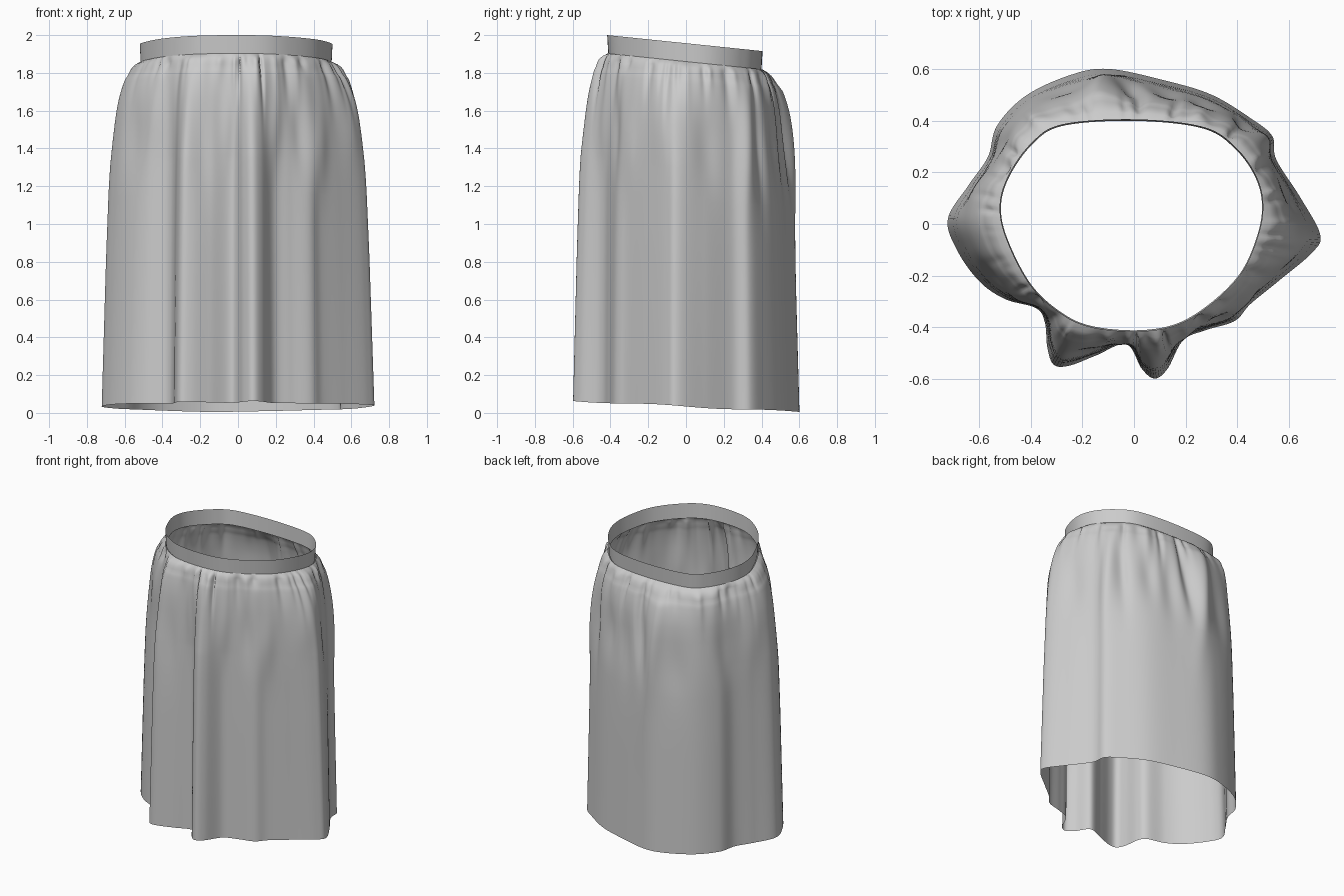
import bpy, math, random
from mathutils import Vector

if "Cube" in bpy.data.objects:
    bpy.data.objects.remove(bpy.data.objects["Cube"])

random.seed(4)
N = 360

# Plan outlines, counter-clockwise from the right side
HEM = [(.72, -.04), (.645, .10), (.55, .25), (.535, .34), (.45, .41), (.30, .50), (.12, .555),
       (-.10, .60), (-.25, .575), (-.42, .495), (-.53, .38), (-.565, .26), (-.64, .15),
       (-.72, .02), (-.685, -.10), (-.60, -.22), (-.50, -.29), (-.38, -.325), (-.345, -.38), (-.335, -.48),
       (-.31, -.545), (-.25, -.548), (-.15, -.51), (-.03, -.465), (.03, -.56), (.08, -.598), (.13, -.56),
       (.19, -.45), (.28, -.41), (.39, -.375), (.45, -.31), (.56, -.22), (.69, -.11)]
WAIST = [(.50, .05), (.48, .17), (.40, .29), (.27, .375), (0, .405), (-.28, .385), (-.40, .31),
         (-.49, .18), (-.52, .06), (-.49, -.07), (-.40, -.24), (-.28, -.35), (-.16, -.402),
         (.02, -.417), (.17, -.39), (.30, -.31), (.41, -.20), (.47, -.08)]
# Share of the way from waist to hem outline, by height
FLARE = [(0, 1), (.43, .89), (.64, .82), (.75, .75), (.86, .65), (.91, .56), (.95, .44), (.985, .28), (1, 0)]
# Drape folds: plan angle, half width (degrees), middle height, half height, depth
FOLDS = [(103, 6, .82, .25, .03), (91, 5, .82, .16, -.035), (118, 8, .72, .12, -.015),
         (76, 7, .76, .13, -.02), (60, 6, .78, .10, -.02), (42, 4, .78, .15, -.02),
         (34, 5, .80, .18, .02), (10, 6, .75, .12, -.015), (-12, 6, .80, .10, .012),
         (-35, 6, .74, .12, .015), (-48, 5, .78, .12, -.015), (-66, 5, .80, .12, .015),
         (-96, 4, .82, .12, .012), (-112, 5, .72, .14, -.015), (-146, 5, .84, .10, .015),
         (-160, 6, .78, .12, -.015), (168, 6, .80, .12, .012), (148, 5, .78, .12, -.015)]


def lerp_table(t, table):
    for (a, p), (b, q) in zip(table, table[1:]):
        if t <= b:
            return p + (q - p) * (t - a) / (b - a)
    return table[-1][1]


def flare(v):
    """Table value averaged over a short span, so no rings show."""
    h = min(.04, v, 1 - v)
    return sum(lerp_table(v + h * k / 4, FLARE) for k in range(-4, 5)) / 9


def smooth_loop(pts, steps=24):
    """Closed Catmull-Rom curve through the points."""
    out, n = [], len(pts)
    for i in range(n):
        a, b, c, d = (Vector(pts[(i + k) % n]) for k in (-1, 0, 1, 2))
        for s in range(steps):
            t = s / steps
            out.append(.5 * (2 * b + (c - a) * t + (2 * a - 5 * b + 4 * c - d) * t * t
                             + (3 * b - a - 3 * c + d) * t ** 3))
    return out


def resample(loop, count):
    lengths = [0]
    for i in range(len(loop)):
        lengths.append(lengths[-1] + (loop[(i + 1) % len(loop)] - loop[i]).length)
    out, j = [], 0
    for k in range(count):
        s = lengths[-1] * k / count
        while lengths[j + 1] < s:
            j += 1
        t = (s - lengths[j]) / (lengths[j + 1] - lengths[j])
        out.append(loop[j].lerp(loop[(j + 1) % len(loop)], t))
    return out


def angle(p):
    return math.atan2(p.y, p.x)


hem = resample(smooth_loop(HEM), N)
waist_table = sorted((angle(p), p.length) for p in smooth_loop(WAIST))
first, last = waist_table[0], waist_table[-1]
waist_table = [(last[0] - math.tau, last[1])] + waist_table + [(first[0] + math.tau, first[1])]
waist = [p.normalized() * lerp_table(angle(p), waist_table) for p in hem]
# Softer copy of the hem outline, for the shallower folds high up
W = 14
soft = [sum((hem[(i + k) % N] for k in range(-W, W + 1)), Vector((0, 0))) / (2 * W + 1) for i in range(N)]


def loft(name, rows):
    verts = [v for row in rows for v in row]
    faces = [(r * N + i, r * N + (i + 1) % N, (r + 1) * N + (i + 1) % N, (r + 1) * N + i)
             for r in range(len(rows) - 1) for i in range(N)]
    mesh = bpy.data.meshes.new(name)
    mesh.from_pydata(verts, [], faces)
    obj = bpy.data.objects.new(name, mesh)
    bpy.context.collection.objects.link(obj)
    mesh.shade_smooth()
    return obj


def band_bottom(y):
    return 1.860 - .103 * y


# Gathers: small pleats of random place, width, length and depth under the band
gathers = [((i + random.uniform(-.4, .4)) / 54 * N, random.uniform(1.3, 3.2),
            random.uniform(.03, .13), random.uniform(-.026, .018)) for i in range(54)]


def gather(i, v):
    total = 0
    for centre, width, length, depth in gathers:
        d = abs(i - centre)
        d = min(d, N - d)
        if d < width * 4:
            drop = (1 - v) / length
            total += depth * math.exp(-(d / width) ** 2) * min(1, (1 - v) / .02) * math.exp(-drop * drop)
    for deg, width, mid, tall, depth in FOLDS:
        d = abs(math.degrees(angle(hem[i])) - deg - 600 * (v - mid) * depth)
        d = min(d, abs(360 - d))
        if d < width * 3:
            total += depth * math.exp(-(d / width) ** 2 - ((v - mid) / tall) ** 2) * min(1, (1 - v) / .06)
    return total


# Skirt body
levels = [.6 * k / 14 for k in range(14)] + [.6 + .4 * k / 50 for k in range(51)]
rows = []
for v in levels:
    f = flare(v)
    fold = max(.6, min(1, 1 - (v - .7) / .6))
    row = []
    for i in range(N):
        p = waist[i].lerp(soft[i].lerp(hem[i], fold), f)
        p = p + waist[i].normalized() * gather(i, v)
        low = .034 - .05 * p.y - .004 * math.sin(p.y * 10)
        low = max(low, 0)
        row.append((p.x, p.y, low + (band_bottom(p.y) - low) * v))
    rows.append(row)
loft("skirt_body", rows)

# Waistband: plain tilted strip
rows = []
for k in range(5):
    t = k / 4
    rows.append([(p.x * (.99 + .01 * t), p.y * (.985 + .015 * t),
                  band_bottom(p.y) - .006 + .103 * t) for p in waist])
loft("waistband", rows)
